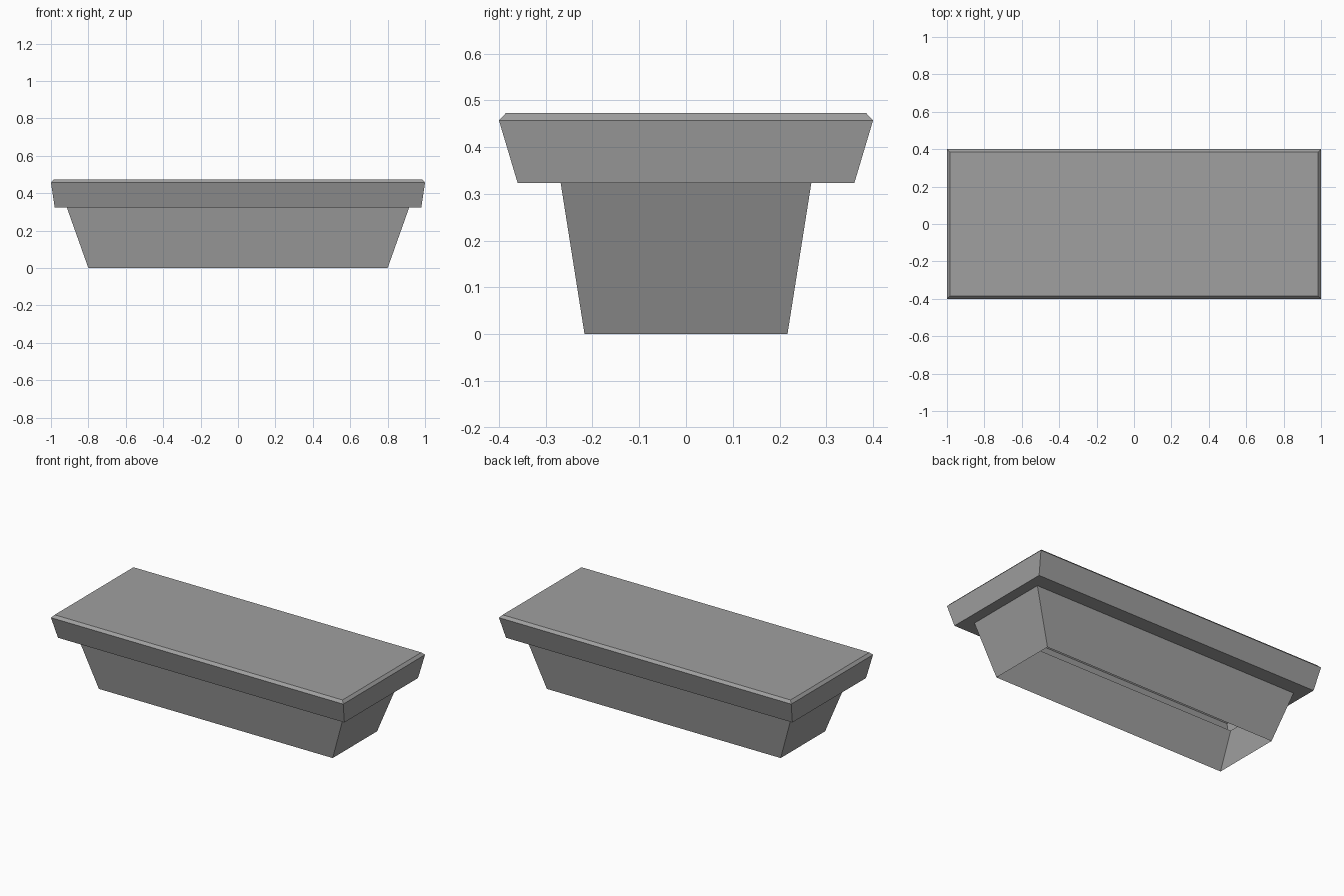
import bpy
import bmesh

cube = bpy.data.objects.get("Cube")
if cube:
    bpy.data.objects.remove(cube, do_unlink=True)

# Single plain grey
grey = bpy.data.materials.new("plain grey")
grey.use_nodes = True
colour = (0.35, 0.35, 0.35, 1)
grey.diffuse_color = colour
grey.node_tree.nodes["Principled BSDF"].inputs["Base Color"].default_value = colour


def loft(name, rings, cap_top=False):
    """Join rectangles given as (half width, half depth, height), bottom to top."""
    bm = bmesh.new()
    loops = [[bm.verts.new((sx * w, sy * d, z))
              for sx, sy in ((-1, -1), (1, -1), (1, 1), (-1, 1))]
             for w, d, z in rings]
    for low, high in zip(loops, loops[1:]):
        for i in range(4):
            j = (i + 1) % 4
            bm.faces.new((low[i], low[j], high[j], high[i]))
    if cap_top:
        bm.faces.new(loops[-1])
    mesh = bpy.data.meshes.new(name)
    bm.to_mesh(mesh)
    bm.free()
    mesh.materials.append(grey)
    obj = bpy.data.objects.new(name, mesh)
    bpy.context.collection.objects.link(obj)
    return obj


# Tapered base, an open shell
body_top = (0.915, 0.268, 0.323)
loft("tapered_base", [(0.8, 0.217, 0), body_top])

# Overhanging top: underside rim, flared sides, bevelled edge and flat cap
loft("overhanging_top",
     [body_top, (0.98, 0.36, 0.323), (1, 0.4, 0.457), (0.985, 0.385, 0.473)],
     cap_top=True)
